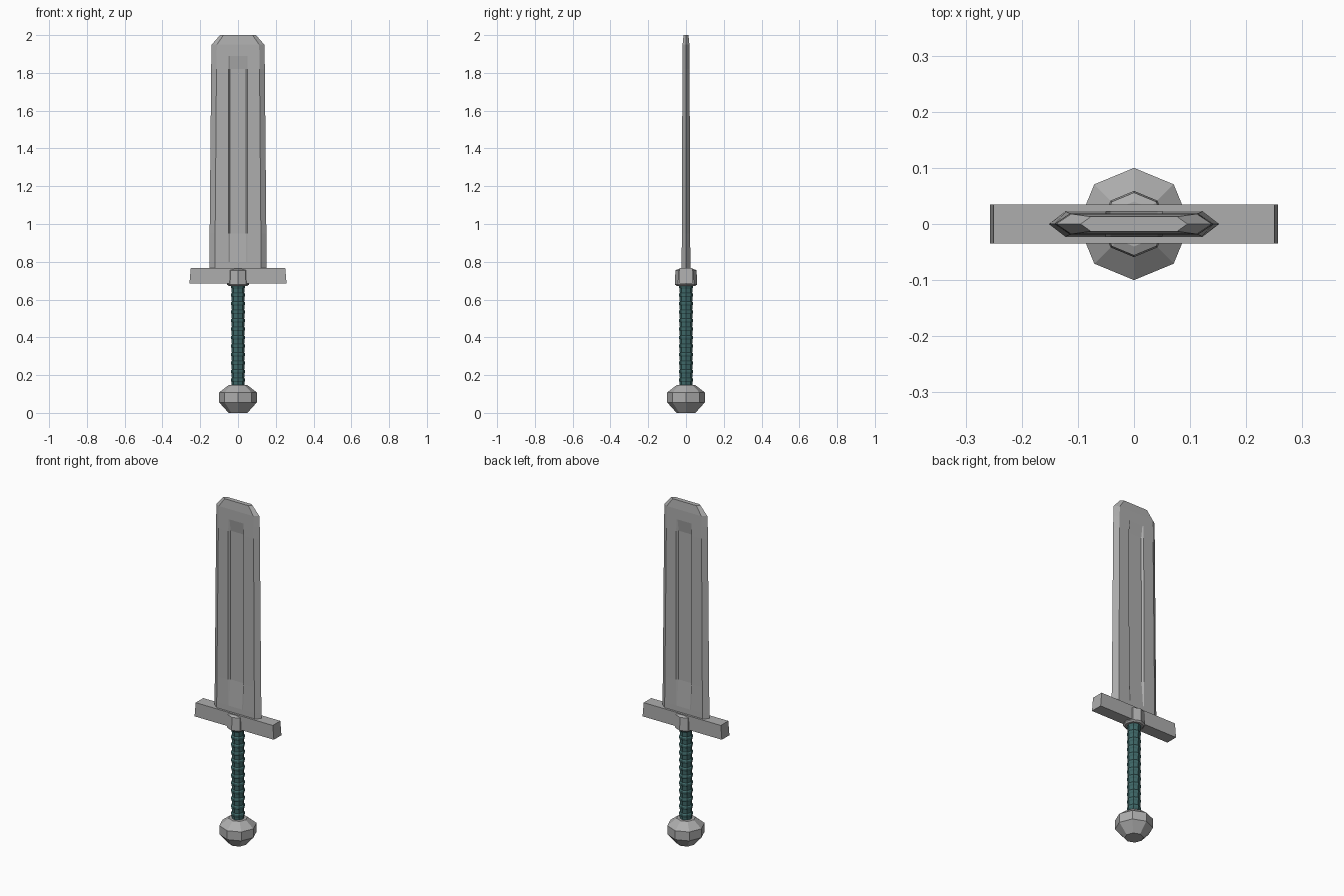
import bpy, bmesh, math

if "Cube" in bpy.data.objects:
    bpy.data.objects.remove(bpy.data.objects["Cube"])


def material(name, rgb):
    m = bpy.data.materials.new(name)
    m.diffuse_color = (*rgb, 1.0)
    m.use_nodes = True
    m.node_tree.nodes["Principled BSDF"].inputs["Base Color"].default_value = m.diffuse_color
    return m


STEEL = material("grey steel", (0.42, 0.42, 0.42))
WRAP = material("teal wrap", (0.05, 0.14, 0.14))


def finish(name, bm, mat):
    bmesh.ops.recalc_face_normals(bm, faces=bm.faces)
    me = bpy.data.meshes.new(name)
    bm.to_mesh(me)
    bm.free()
    me.materials.append(mat)
    ob = bpy.data.objects.new(name, me)
    bpy.context.collection.objects.link(ob)
    return ob


def loft(name, rings, mat):
    """Skin a stack of closed rings and cap both ends."""
    bm = bmesh.new()
    loops = [[bm.verts.new(p) for p in ring] for ring in rings]
    n = len(loops[0])
    for a, b in zip(loops, loops[1:]):
        for i in range(n):
            j = (i + 1) % n
            bm.faces.new((a[i], a[j], b[j], b[i]))
    bm.faces.new(loops[0])
    bm.faces.new(loops[-1])
    return finish(name, bm, mat)


def turned(name, profile, mat, sides=8):
    """Lathe a (radius, z) profile with corners on the x and y axes."""
    step = 2 * math.pi / sides
    return loft(name, [[(r * math.cos(i * step), r * math.sin(i * step), z)
                        for i in range(sides)] for r, z in profile], mat)


# Blade: (z, edge half width, flat half width, half thickness, fuller depth)
def blade_ring(z, edge, flat, thick, depth):
    right = [(flat, thick), (0.05, thick), (0.042, thick - depth)]
    back = right + [(-x, y) for x, y in reversed(right)]
    front = [(-x, -y) for x, y in back]
    return [(x, y, z) for x, y in [(edge, 0)] + back + [(-edge, 0)] + front]


loft("blade", [blade_ring(*row) for row in (
    (0.75, 0.152, 0.122, 0.023, 0.0),
    (0.80, 0.152, 0.122, 0.023, 0.0),
    (0.95, 0.150, 0.121, 0.022, 0.011),
    (1.82, 0.142, 0.114, 0.019, 0.011),
    (1.89, 0.141, 0.113, 0.0185, 0.0),
    (1.95, 0.139, 0.112, 0.018, 0.0),
    (2.00, 0.095, 0.077, 0.013, 0.0))], STEEL)

# Crossguard, slightly wider at its lower edge
loft("crossguard", [[(-w, -0.035, z), (w, -0.035, z), (w, 0.035, z), (-w, 0.035, z)]
                    for w, z in ((0.257, 0.685), (0.25, 0.767))], STEEL)

# Collar through the middle of the guard
turned("collar", [(0.05, 0.672), (0.059, 0.68), (0.056, 0.755), (0.04, 0.762)], STEEL)

# Ribbed grip
COUNT, BASE, TOP = 12, 0.14, 0.68
PITCH = (TOP - BASE) / COUNT
grip = [(r, BASE + (k + t) * PITCH) for k in range(COUNT)
        for t, r in ((0.0, 0.033), (0.5, 0.034), (0.65, 0.038), (0.85, 0.038))]
turned("grip", grip + [(0.033, TOP)], WRAP)

# Faceted pommel
turned("pommel", [(0.05, 0.0), (0.1, 0.056), (0.1, 0.108), (0.05, 0.147)], STEEL)
